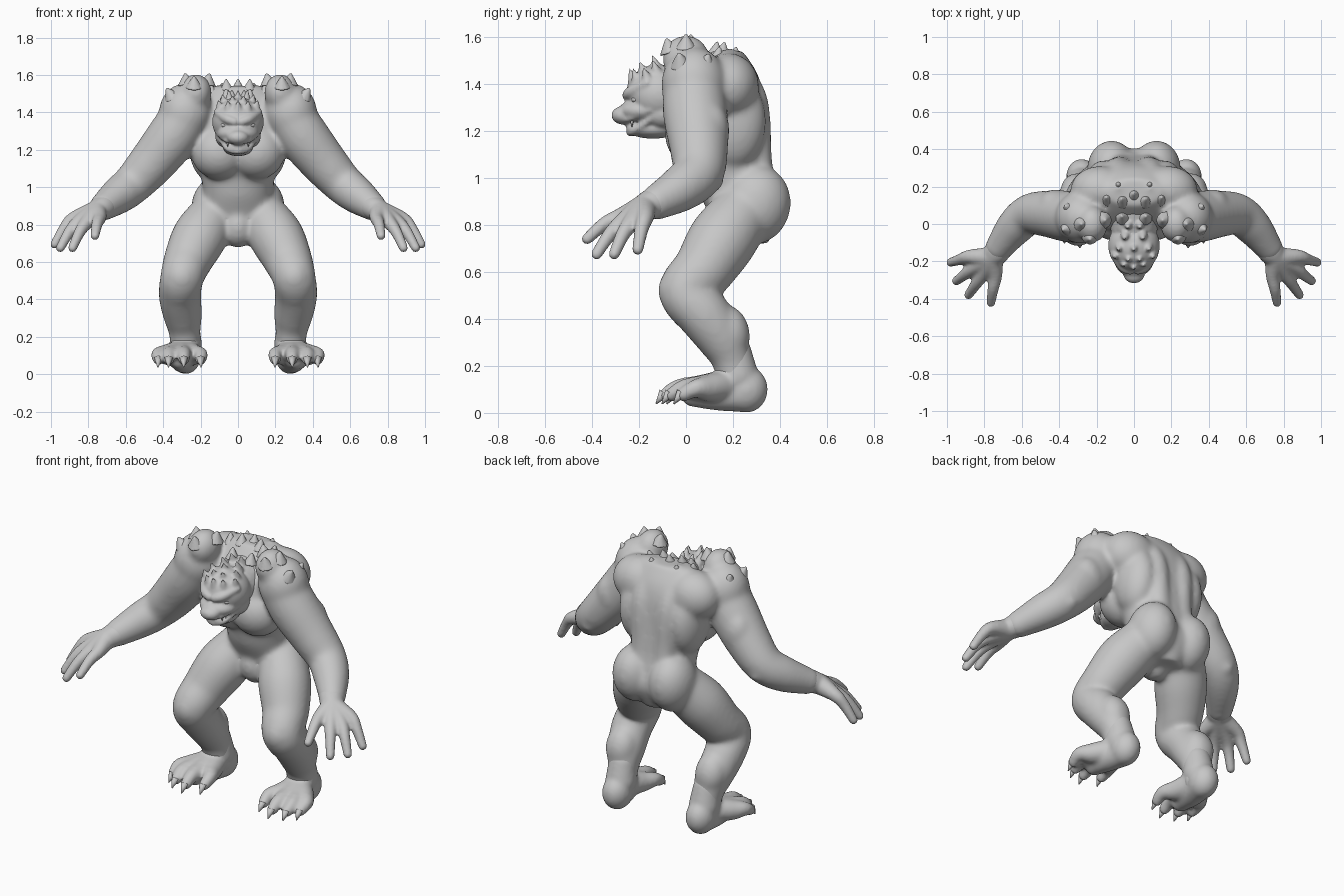
import bpy, bmesh, math
from mathutils import Vector, Matrix

cube = bpy.data.objects.get("Cube")
if cube:
    bpy.data.objects.remove(cube, do_unlink=True)

grey = bpy.data.materials.new("grey skin")
grey.use_nodes = True
grey.diffuse_color = (0.57, 0.57, 0.57, 1)
grey.node_tree.nodes["Principled BSDF"].inputs["Base Color"].default_value = grey.diffuse_color


def finish(name, bm):
    """Turn a bmesh into a smooth shaded, coloured object."""
    bmesh.ops.recalc_face_normals(bm, faces=bm.faces)
    for face in bm.faces:
        face.smooth = True
    mesh = bpy.data.meshes.new(name)
    bm.to_mesh(mesh)
    bm.free()
    mesh.materials.append(grey)
    obj = bpy.data.objects.new(name, mesh)
    bpy.context.collection.objects.link(obj)
    return obj


def sculpt(name, bm, voxel, softness):
    """Fuse overlapping masses into one skin and relax the creases."""
    obj = finish(name, bm)
    remesh = obj.modifiers.new("fuse", 'REMESH')
    remesh.mode = 'VOXEL'
    remesh.voxel_size = voxel
    remesh.use_smooth_shade = True
    soften = obj.modifiers.new("soften", 'SMOOTH')
    soften.factor = 0.5
    soften.iterations = softness


def spline(keys, steps=6):
    """Catmull-Rom interpolation of position and radius together."""
    pad = [keys[0]] + list(keys) + [keys[-1]]
    for i in range(len(keys) - 1):
        a, b, c, d = pad[i:i + 4]
        for t in (s / steps for s in range(steps)):
            yield [q + t / 2 * (r - p + t * (2 * p - 5 * q + 4 * r - s + t * (3 * q - p - 3 * r + s)))
                   for p, q, r, s in zip(a, b, c, d)]
    yield list(keys[-1])


def bridge(bm, rings):
    """Skin a list of point rings and close both ends."""
    loops = [[bm.verts.new(p) for p in ring] for ring in rings]
    n = len(loops[0])
    for a, b in zip(loops, loops[1:]):
        for i in range(n):
            bm.faces.new((a[i], a[(i + 1) % n], b[(i + 1) % n], b[i]))
    bm.faces.new(loops[0])
    bm.faces.new(loops[-1][::-1])


def circle(n=20):
    return [(math.cos(math.tau * i / n), math.sin(math.tau * i / n)) for i in range(n)]


def ball(bm, centre, radii, tilt=0):
    """Ellipsoid mass, tilted about the side-to-side axis, paired when off centre."""
    for side in ((1, -1) if centre[0] else (1,)):
        place = (Matrix.Translation((centre[0] * side, *centre[1:]))
                 @ Matrix.Rotation(math.radians(tilt), 4, 'X') @ Matrix.Diagonal((*radii, 1)))
        bmesh.ops.create_icosphere(bm, subdivisions=4, radius=1, matrix=place)


def tube(bm, *keys, pair=True):
    """Round limb through (x, y, z, radius) keys with domed ends."""
    for side in ((1, -1) if pair else (1,)):
        path = [(Vector((k[0] * side, k[1], k[2])), k[3]) for k in spline(keys)]
        rings = []
        for i, (p, r) in enumerate(path):
            along = path[min(i + 1, len(path) - 1)][0] - path[max(i - 1, 0)][0]
            u = along.cross(Vector((1, 0.2, 0.1))).normalized()
            v = along.cross(u).normalized()
            rings.append([p + r * (u * c + v * s) for c, s in circle()])
        bridge(bm, rings)
        for p, r in (path[0], path[-1]):
            bmesh.ops.create_icosphere(bm, subdivisions=3, radius=r, matrix=Matrix.Translation(p))


def spike(bm, base, aim, radius, length):
    """Pointed cone starting at base and leaning along aim."""
    for side in ((1, -1) if base[0] else (1,)):
        way = Vector((aim[0] * side, aim[1], aim[2])).normalized()
        centre = Vector((base[0] * side, base[1], base[2])) + way * length / 2
        place = Matrix.Translation(centre) @ way.to_track_quat('Z', 'Y').to_matrix().to_4x4()
        bmesh.ops.create_cone(bm, cap_ends=True, segments=10, radius1=radius,
                              radius2=radius * 0.12, depth=length, matrix=place)


body = bmesh.new()

# Torso: height, depth centre, half width, half depth
torso = [(.72, .25, .09, .10), (.85, .25, .19, .155), (.95, .215, .185, .168),
         (1.05, .19, .197, .172), (1.2, .145, .24, .2), (1.35, .14, .275, .19),
         (1.45, .16, .25, .14), (1.54, .17, .15, .07)]
bridge(body, [[(w * c, y + d * s, z) for c, s in circle(32)] for z, y, w, d in spline(torso)])

# Torso muscles
ball(body, (.1, .05, 1.185), (.15, .14, .145))             # chest
ball(body, (.165, .2, 1.24), (.1, .14, .2))                # side back
ball(body, (.18, .18, 1.39), (.16, .13, .14))              # shoulder blade
tube(body, (.085, .19, 1.49, .06), (.085, .28, 1.33, .068), (.075, .295, 1.1, .07), (.07, .31, .95, .07))
ball(body, (.12, .295, .885), (.13, .15, .17), tilt=-12)   # buttock
ball(body, (0, .18, .79), (.09, .1, .115))                 # groin

# Arms: shoulder mass, then upper arm to wrist
ball(body, (.225, 0, 1.505), (.085, .1, .1))
ball(body, (.285, .035, 1.395), (.138, .14, .16))
tube(body, (.27, .03, 1.4, .13), (.35, .04, 1.27, .138), (.465, .055, 1.125, .125),
     (.56, .05, 1.02, .11), (.64, -.02, .955, .1), (.72, -.125, .895, .076))
ball(body, (.42, .11, 1.2), (.09, .075, .12))              # triceps
ball(body, (.56, .1, .985), (.055, .06, .05))              # elbow

# Legs: hip, thigh, knee, calf, ankle
tube(body, (.13, .24, .85, .13), (.205, .155, .735, .147), (.267, .075, .61, .131), (.3, 0, .515, .116),
     (.31, .075, .42, .114), (.295, .155, .31, .104), (.285, .195, .22, .085), (.28, .215, .11, .08))
ball(body, (.3, .19, .345), (.09, .08, .115), tilt=15)     # calf
ball(body, (.3, -.04, .52), (.085, .08, .09))              # kneecap
sculpt("body", body, 0.012, 18)

# Hands: every finger runs from the wrist
hands = bmesh.new()
fingers = [((.742, -.275, .835), (.765, -.42, .74)), ((.81, -.27, .81), (.885, -.38, .675)),
           ((.86, -.235, .805), (.95, -.305, .675)), ((.88, -.175, .83), (.98, -.205, .695))]
for knuckle, tip in fingers:
    mid = [(a + b) / 2 for a, b in zip(knuckle, tip)]
    tube(hands, (.69, -.085, .915, .07), (.75, -.17, .875, .06), (*knuckle, .038),
         (mid[0], mid[1], mid[2] + .015, .03), (*tip, .024))
sculpt("hands", hands, 0.009, 5)

# Feet: heel and sole, then every toe runs from the ankle
feet = bmesh.new()
toes = [(.2, -.04), (.29, -.085), (.37, -.06), (.425, -.01)]
ball(feet, (.28, .255, .1), (.082, .093, .1))
tube(feet, (.28, .24, .075, .072), (.3, .13, .075, .065), (.31, .03, .075, .05))
tube(feet, (.283, .2, .26, .078), (.28, .22, .16, .088))
for x, y in toes:
    tube(feet, (.28, .19, .12, .07), (.12 + x * .6, .1 + y * .4, .105, .058),
         (x, y + .055, .105, .04), (x, y, .078, .031))
sculpt("feet", feet, 0.01, 12)

# Head: neck, skull, muzzle, jaw, cheeks and brow
head = bmesh.new()
tube(head, (0, .12, 1.36, .14), (0, 0, 1.345, .13), pair=False)
ball(head, (0, -.115, 1.35), (.138, .14, .13), tilt=-15)
ball(head, (0, -.18, 1.285), (.11, .105, .055))
ball(head, (0, -.265, 1.265), (.058, .052, .04))
ball(head, (0, -.14, 1.208), (.08, .115, .042))
ball(head, (.062, -.09, 1.275), (.06, .09, .065))
tube(head, (.02, -.25, 1.35, .022), (.06, -.23, 1.365, .026), (.11, -.165, 1.4, .02))
tube(head, (0, -.272, 1.243, .016), (.06, -.24, 1.252, .015), (.108, -.15, 1.29, .013))
tube(head, (0, -.238, 1.193, .018), (.05, -.212, 1.204, .016), (.1, -.135, 1.26, .012))

# Forehead and crown spikes grow out of the skull
for x, y, z in [(0, -.22, 1.4), (.05, -.205, 1.4), (.095, -.16, 1.405), (.028, -.175, 1.43),
                (.075, -.12, 1.435), (0, -.12, 1.455), (.045, -.06, 1.455), (.03, 0, 1.46)]:
    spike(head, (x, y, z), (x * 1.5, -.3, .9), .03, .07)
sculpt("head", head, 0.008, 4)

# Blunt knobs on the shoulders and upper back
knobs = bmesh.new()
for base, aim in [((.275, 0, 1.545), (.1, 0, 1)), ((.235, -.065, 1.53), (0, -.3, 1)),
                  ((.165, .02, 1.545), (-.2, 0, 1)), ((.35, -.02, 1.475), (.6, -.2, 1)),
                  ((.34, .08, 1.47), (.5, .3, 1))]:
    spike(knobs, base, aim, .05, .065)
for x, y, z in [(.08, .2, 1.49), (.14, .13, 1.49), (.06, .12, 1.51), (0, .15, 1.51), (.06, .03, 1.46)]:
    spike(knobs, (x, y, z), (x, .2, 1), .042, .07)
sculpt("shoulder_and_back_knobs", knobs, 0.006, 4)

# Toe claws curl down from the tips
claws = bmesh.new()
for x, y in toes:
    spike(claws, (x, y - .008, .085), ((x - .29) * .4, -.55, -.75), .024, .058)
finish("toe_claws", claws)

# Teeth: tall lower fangs with small teeth between, and upper fangs
teeth = bmesh.new()
for x, y, length in [(.062, -.2, .05), (.043, -.215, .03), (.022, -.226, .027), (0, -.23, .025)]:
    spike(teeth, (x, y, 1.2), (0, -.1, 1), .011, length)
spike(teeth, (.055, -.23, 1.25), (0, 0, -1), .01, .035)
finish("teeth", teeth)

# Eyes
eyes = bmesh.new()
ball(eyes, (.068, -.213, 1.332), (.024, .02, .015))
finish("eyes", eyes)
